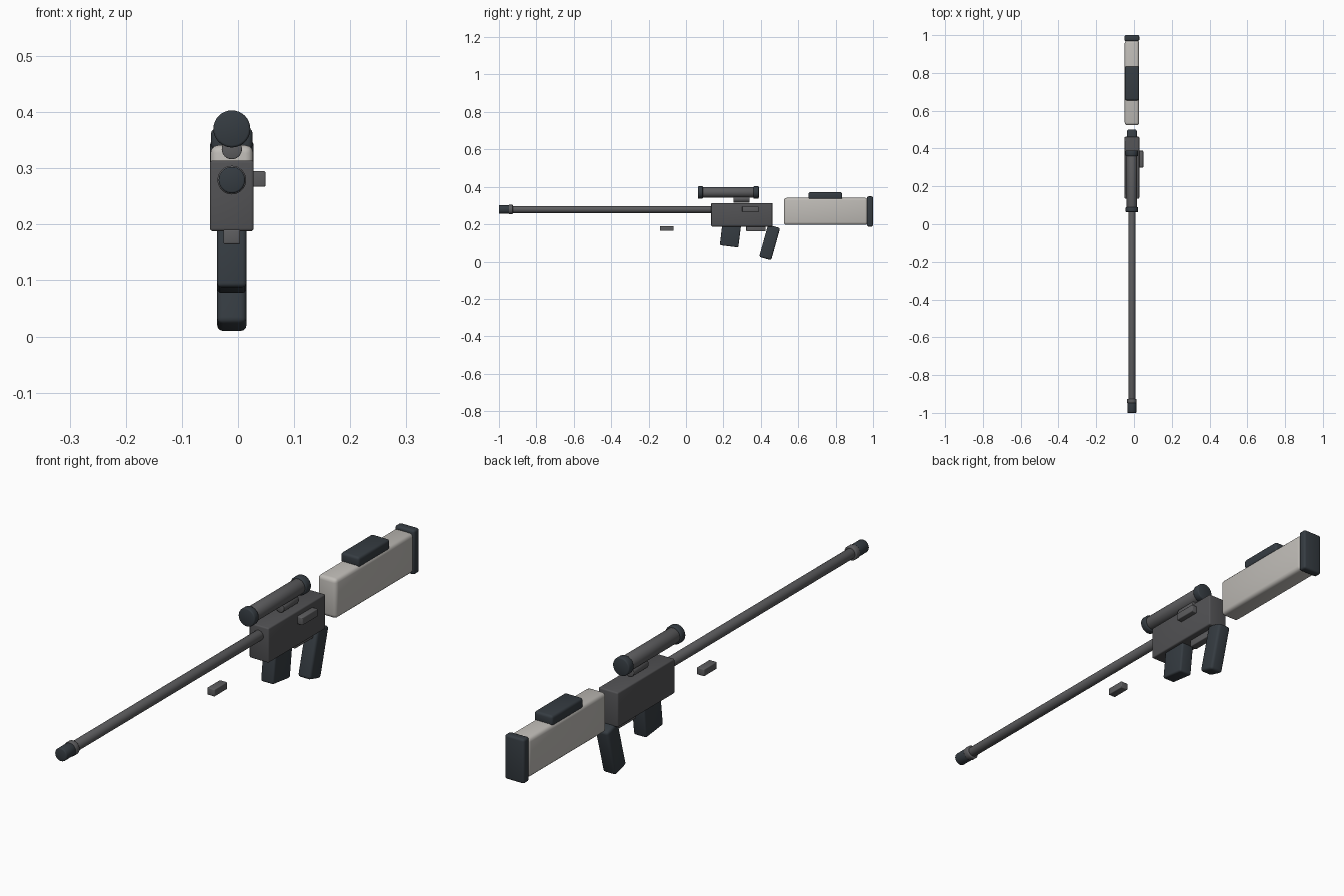
import bpy, math

if "Cube" in bpy.data.objects:
    bpy.data.objects.remove(bpy.data.objects["Cube"])

CX = -0.011  # centre plane of the rifle


def material(name, rgb):
    m = bpy.data.materials.new(name)
    m.diffuse_color = (*rgb, 1)
    m.use_nodes = True
    m.node_tree.nodes["Principled BSDF"].inputs["Base Color"].default_value = m.diffuse_color
    return m


BLACK = material("black polymer", (0.036, 0.045, 0.054))
STEEL = material("gun steel", (0.085, 0.085, 0.09))
GREY = material("barrel grey", (0.11, 0.11, 0.115))
PALE = material("pale stock", (0.52, 0.50, 0.47))


def finish(name, mat, bevel, segments):
    ob = bpy.context.object
    ob.name = name
    ob.data.materials.append(mat)
    bpy.ops.object.transform_apply(location=False, rotation=True, scale=True)
    if bevel:
        mod = ob.modifiers.new("rounded edges", 'BEVEL')
        mod.width = bevel
        mod.segments = segments
        mod.limit_method = 'ANGLE'
        mod.angle_limit = math.radians(40)
    for p in ob.data.polygons:
        p.use_smooth = True
    return ob


def box(name, mat, x, y, z, bevel=0.006, tilt=0):
    """Rounded box from (min, max) ranges, tilted in degrees about x."""
    lo, hi = zip(x, y, z)
    bpy.ops.mesh.primitive_cube_add(size=1, location=[(a + b) / 2 for a, b in zip(lo, hi)],
                                    rotation=(math.radians(tilt), 0, 0))
    bpy.context.object.scale = [b - a for a, b in zip(lo, hi)]
    return finish(name, mat, bevel, 3)


def tube(name, mat, radius, y, z, bevel=0.003):
    """Cylinder running along y."""
    bpy.ops.mesh.primitive_cylinder_add(vertices=32, radius=radius, depth=y[1] - y[0],
                                        location=(CX, sum(y) / 2, z),
                                        rotation=(math.pi / 2, 0, 0))
    return finish(name, mat, bevel, 2)


def mid(half):
    return (CX - half, CX + half)


# Barrel and muzzle
tube("barrel", GREY, 0.0185, (-0.95, 0.15), 0.279)
tube("muzzle", BLACK, 0.0235, (-1.0, -0.94), 0.279)
tube("muzzle_collar", GREY, 0.0255, (-0.948, -0.926), 0.279)

# Receiver, bolt handle and trigger
box("receiver", STEEL, mid(0.039), (0.135, 0.462), (0.188, 0.314), 0.005)
box("bolt_handle", GREY, (0.015, 0.049), (0.300, 0.388), (0.267, 0.295), 0.003)
box("trigger_guard", GREY, mid(0.015), (0.322, 0.425), (0.162, 0.189), 0.003)
box("front_rest", GREY, mid(0.015), (-0.140, -0.067), (0.165, 0.191), 0.003)

# Magazine and pistol grip
box("magazine", BLACK, mid(0.026), (0.188, 0.288), (0.082, 0.212), 0.007, -7)
box("pistol_grip", BLACK, mid(0.026), (0.4135, 0.4805), (0.013, 0.192), 0.010, -15.5)

# Scope
tube("scope_tube", GREY, 0.0275, (0.075, 0.375), 0.370)
tube("scope_front_ring", BLACK, 0.033, (0.064, 0.090), 0.370, 0.004)
tube("scope_rear_ring", BLACK, 0.033, (0.360, 0.389), 0.370, 0.004)
tube("scope_mount", GREY, 0.018, (0.254, 0.340), 0.334, 0.002)

# Stock, butt pad and cheek rest
box("stock", PALE, mid(0.038), (0.523, 0.972), (0.197, 0.341), 0.014)
box("butt_pad", BLACK, mid(0.039), (0.968, 1.0), (0.188, 0.349), 0.008)
box("cheek_rest", BLACK, mid(0.037), (0.655, 0.835), (0.333, 0.371), 0.009)
